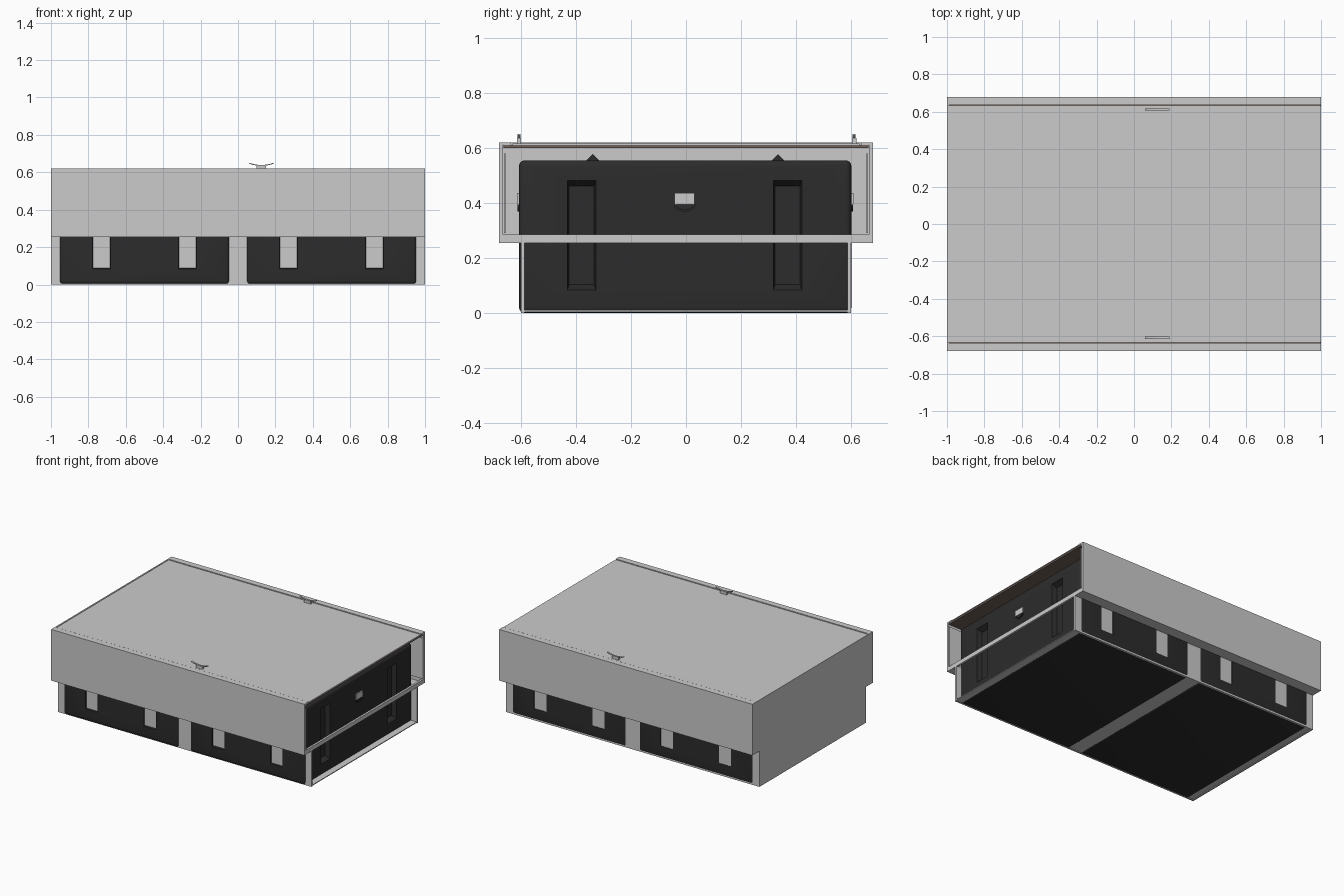
import bpy, bmesh, math
from mathutils import Vector

if "Cube" in bpy.data.objects:
    bpy.data.objects.remove(bpy.data.objects["Cube"])


def material(name, rgb):
    m = bpy.data.materials.new(name)
    m.diffuse_color = (*rgb, 1)
    m.use_nodes = True
    m.node_tree.nodes["Principled BSDF"].inputs["Base Color"].default_value = m.diffuse_color
    return m


BLACK = material("black_plastic", (0.025, 0.025, 0.025))
BROWN = material("brown_board", (0.16, 0.12, 0.10))


def finish(name, bm, mat=None):
    bmesh.ops.recalc_face_normals(bm, faces=bm.faces)
    me = bpy.data.meshes.new(name)
    bm.to_mesh(me)
    bm.free()
    ob = bpy.data.objects.new(name, me)
    bpy.context.collection.objects.link(ob)
    if mat:
        me.materials.append(mat)
    return ob


def box(name, lo, hi, mat=None):
    bm = bmesh.new()
    bmesh.ops.create_cube(bm, size=1)
    for v in bm.verts:
        v.co = Vector([(a + b) / 2 + c * (b - a) for a, b, c in zip(lo, hi, v.co)])
    return finish(name, bm, mat)


def prism(name, pts, origin, u, v, depth, mat=None):
    """Extrude a 2D outline lying in the u/v plane along the depth vector."""
    bm = bmesh.new()
    o, u, v = Vector(origin), Vector(u), Vector(v)
    face = bm.faces.new([bm.verts.new(o + u * a + v * b) for a, b in pts])
    ext = bmesh.ops.extrude_face_region(bm, geom=[face])
    for e in ext["geom"]:
        if isinstance(e, bmesh.types.BMVert):
            e.co += Vector(depth)
    return finish(name, bm, mat)


# Closed left end: a T-shaped plate, wide above and narrow below
prism("left_end_panel",
      [(-.6, 0), (.6, 0), (.6, .255), (.68, .255), (.68, .62),
       (-.68, .62), (-.68, .255), (-.6, .255)],
      (-1, 0, 0), (0, 1, 0), (0, 0, 1), (.01, 0, 0))

# Floor and top
box("floor_sheet", (-.99, -.588, .004), (1, .588, .01))
box("lid_sheet", (-.99, -.631, .612), (1, .631, .617))
box("lid_board", (-.99, -.665, .6), (.998, .665, .611), BROWN)

# Stepped side walls, ledges and lid rims, front and back
for s, side in ((-1, "front"), (1, "back")):
    def wall(name, y0, y1, z0, z1, x0=-.99, x1=1):
        a, b = sorted((s * y0, s * y1))
        return box(f"{side}_{name}", (x0, a, z0), (x1, b, z1))
    wall("lower_wall", .588, .6, 0, .255)
    wall("ledge", .588, .666, .255, .262)
    wall("upper_wall", .666, .68, .255, .62)
    wall("lid_rim", .637, .666, .611, .62)
    wall("inner_rail", .657, .663, .29, .58)

# Cross bar over the open right end
box("end_bar", (.985, -.666, .255), (1, .666, .285))


# Small folding latch: backing plate with a curved grip beneath it
def latch(name, origin, u, v, n):
    o, n = Vector(origin), Vector(n)
    prism(name + "_plate", [(-.036, 0), (.036, 0), (.036, .042), (-.036, .042)],
          o, u, v, n * .008)
    arc = [math.pi * (1 + i / 10) for i in range(11)]
    outer = [(.04 * math.cos(t), .026 * math.sin(t)) for t in arc]
    inner = [(.032 * math.cos(t), .018 * math.sin(t)) for t in reversed(arc)]
    prism(name + "_grip", outer + inner, o, u, v, n * .006, BLACK)


def tapered_cutter(centre, half_w, z0, z1, n, depth):
    """Recess cutter with sloping sides, pushed inward against normal n."""
    n = Vector(n)
    u = Vector((-n.y, n.x, 0))
    bm = bmesh.new()
    rings = []
    for d, k in ((.02, -.012), (-depth, .018)):
        rings.append([bm.verts.new(Vector(centre) + u * a * (half_w - max(k, 0) * .6)
                                   + n * d + Vector((0, 0, z)))
                      for a, z in ((-1, z0 + k), (1, z0 + k), (1, z1 - k), (-1, z1 - k))])
    bm.faces.new(rings[0])
    bm.faces.new(rings[1][::-1])
    for i in range(4):
        j = (i + 1) % 4
        bm.faces.new((rings[0][i], rings[0][j], rings[1][j], rings[1][i]))
    cutter = finish("recess_cutter", bm)
    cutter.hide_render = True
    return cutter


def apply_modifiers(ob):
    bpy.context.view_layer.update()
    ev = ob.evaluated_get(bpy.context.evaluated_depsgraph_get())
    old = ob.data
    ob.data = bpy.data.meshes.new_from_object(ev)
    ob.modifiers.clear()
    bpy.data.meshes.remove(old)


# Two rounded black storage bins with recessed ribs on every side
for s, side in ((-1, "left"), (1, "right")):
    cx = s * .5
    x0, x1 = cx - .456, cx + .456
    y0, y1 = -.608, .602
    bin_ob = box(side + "_bin", (x0, y0, 0), (x1, y1, .555), BLACK)
    bev = bin_ob.modifiers.new("round", "BEVEL")
    bev.width, bev.segments = .02, 4
    cutters = []
    for px in (cx - .23, cx + .23):
        for y, n in ((y0, (0, -1, 0)), (y1, (0, 1, 0))):
            cutters.append(tapered_cutter((px, y, 0), .052, .085, .48, n, .035))
    for py in (-.38, .37):
        for x, n in ((x0, (-1, 0, 0)), (x1, (1, 0, 0))):
            cutters.append(tapered_cutter((x, py, 0), .056, .085, .48, n, .035))
    for c in cutters:
        m = bin_ob.modifiers.new("recess", "BOOLEAN")
        m.operation, m.solver, m.object = "DIFFERENCE", "EXACT", c
    apply_modifiers(bin_ob)
    for c in cutters:
        bpy.data.objects.remove(c)
    bpy.context.view_layer.objects.active = bin_ob
    bpy.ops.object.select_all(action="DESELECT")
    bin_ob.select_set(True)
    bpy.ops.object.shade_smooth_by_angle(angle=math.radians(30))

    # Latches on the bin ends and long sides, above the outer ledge
    latch(side + "_bin_right_latch", (x1, -.005, .395), (0, 1, 0), (0, 0, 1), (1, 0, 0))
    latch(side + "_bin_left_latch", (x0, -.005, .395), (0, 1, 0), (0, 0, 1), (-1, 0, 0))
    latch(side + "_bin_front_latch", (cx, y0, .395), (1, 0, 0), (0, 0, 1), (0, -1, 0))
    latch(side + "_bin_back_latch", (cx, y1, .395), (1, 0, 0), (0, 0, 1), (0, 1, 0))

    # Little peaked lugs on top of the bins
    for py in (-.34, .335):
        prism(side + "_bin_lug", [(-.025, 0), (.025, 0), (0, .025)],
              (cx - .04, py, .553), (0, 1, 0), (0, 0, 1), (.08, 0, 0), BLACK)

# Lid pulls: upward-curving strip on a short post
for y, side in ((-.608, "front"), (.612, "back")):
    top = [(-.065 + .013 * i, .034 - .012 * (1 - ((i - 5) / 5) ** 2)) for i in range(11)]
    low = [(a, b - .005) for a, b in reversed(top)]
    prism(side + "_lid_pull", top + low, (.125, y - .006, .617),
          (1, 0, 0), (0, 0, 1), (0, .012, 0))
    box(side + "_lid_pull_post", (.1, y - .008, .616), (.15, y + .008, .636))
